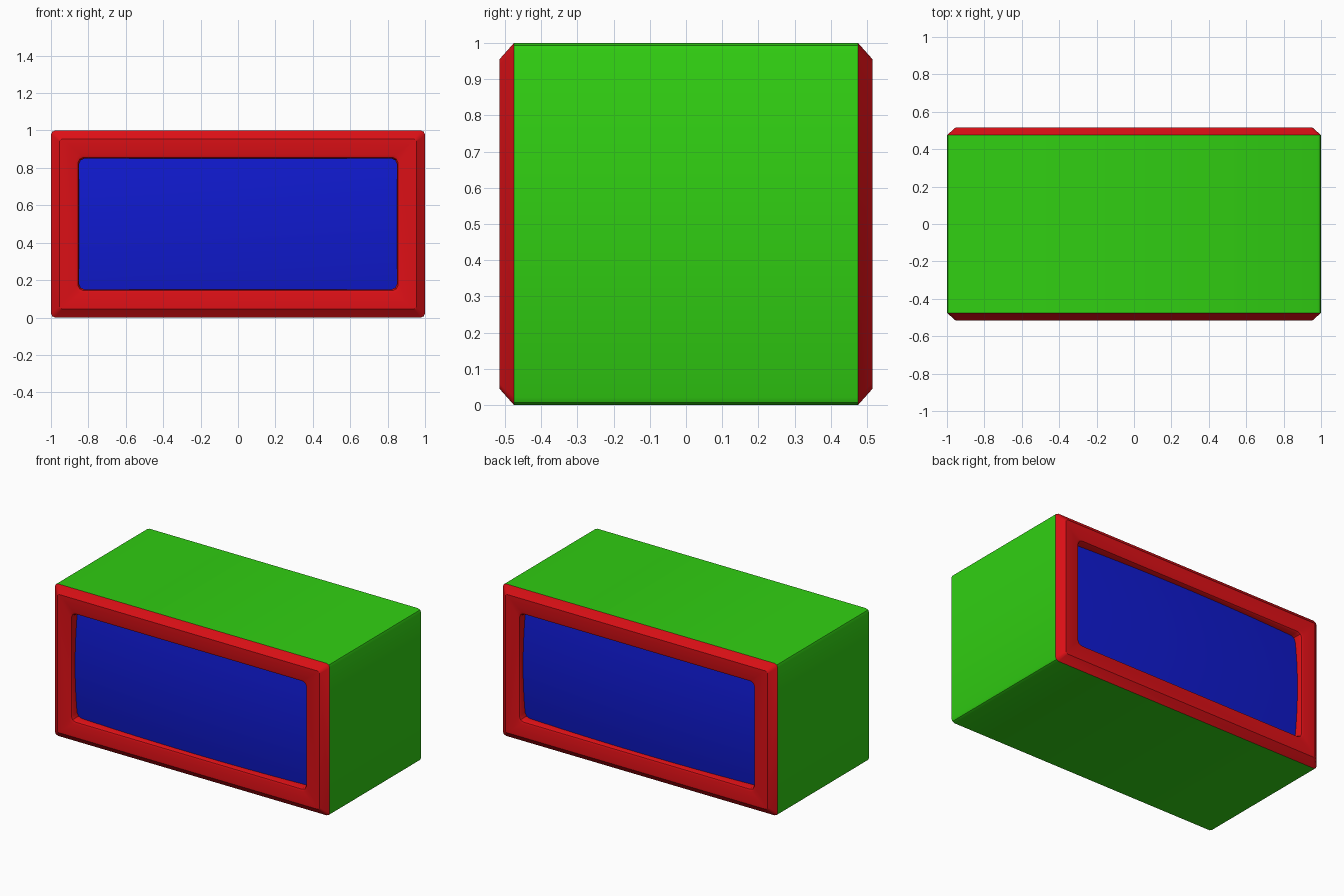
import bpy, bmesh

if "Cube" in bpy.data.objects:
    bpy.data.objects.remove(bpy.data.objects["Cube"])


def material(name, color):
    m = bpy.data.materials.new(name)
    m.diffuse_color = (*color, 1)
    m.use_nodes = True
    m.node_tree.nodes["Principled BSDF"].inputs["Base Color"].default_value = m.diffuse_color
    return m


GREEN = material("green", (0.03, 0.62, 0.006))
RED = material("red", (0.72, 0.005, 0.008))
BLUE = material("blue", (0.005, 0.01, 0.62))


def finish(name, bm, mat):
    bmesh.ops.recalc_face_normals(bm, faces=bm.faces)
    me = bpy.data.meshes.new(name)
    bm.to_mesh(me)
    bm.free()
    me.materials.append(mat)
    ob = bpy.data.objects.new(name, me)
    bpy.context.collection.objects.link(ob)
    bpy.ops.object.select_all(action='DESELECT')
    ob.select_set(True)
    bpy.context.view_layer.objects.active = ob
    bpy.ops.object.shade_smooth_by_angle(angle=0.6)
    return ob


def ring(bm, inset, y, cut):
    # Rectangle with cut corners, inset from the outer size
    w, h = 1 - inset, 0.5 - inset
    k = cut * 0.3
    quarter = [(w, h - cut), (w - k, h - k), (w - cut, h)]
    pts = []
    for sx, sz in ((1, 1), (-1, 1), (-1, -1), (1, -1)):
        q = quarter if sx * sz > 0 else quarter[::-1]
        pts += [(x * sx, z * sz) for x, z in q]
    return [bm.verts.new((x, y, z + 0.5)) for x, z in pts]


def loft(name, sections, mat):
    bm = bmesh.new()
    rings = [ring(bm, *s) for s in sections]
    for a, b in zip(rings, rings[1:]):
        for i in range(len(a)):
            j = (i + 1) % len(a)
            bm.faces.new((a[i], a[j], b[j], b[i]))
    return finish(name, bm, mat)


# Green sleeve with softened long edges
loft("body", [(0, -0.475, 0.022), (0, 0.475, 0.022)], GREEN)

for side, s in (("front", -1), ("back", 1)):
    # Red bevelled frame
    loft(side + "_frame", [
        (0, s * 0.475, 0.022),
        (0.045, s * 0.515, 0.015),
        (0.132, s * 0.515, 0.03),
        (0.144, s * 0.510, 0.03),
        (0.15, s * 0.497, 0.03),
        (0.15, s * 0.44, 0.03)], RED)

    # Blue gently bulging panel
    bm = bmesh.new()
    bmesh.ops.create_grid(bm, x_segments=16, y_segments=10, size=1)
    for v in bm.verts:
        u, t = v.co.x, v.co.y
        depth = 0.455 + 0.025 * (1 - u * u) + 0.025 * (1 - t * t)
        v.co = (0.85 * u, s * depth, 0.5 + 0.35 * t)
    panel = finish(side + "_panel", bm, BLUE)
    if panel.data.polygons[80].normal.y * s < 0:
        panel.data.flip_normals()
